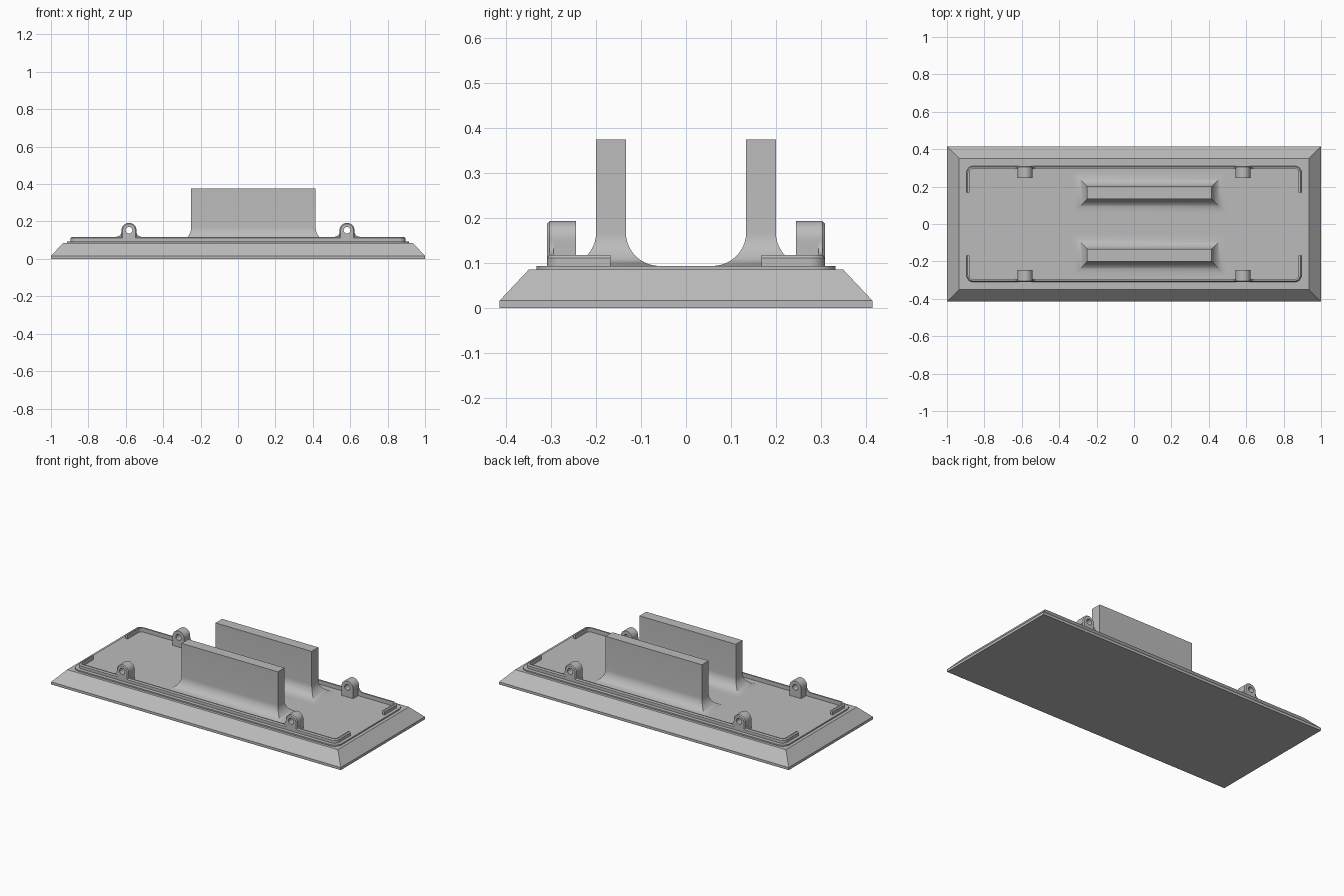
import bpy, bmesh
from math import sin, cos, pi, atan2

if "Cube" in bpy.data.objects:
    bpy.data.objects.remove(bpy.data.objects["Cube"])

grey = bpy.data.materials.new("plain grey")
grey.diffuse_color = (0.5, 0.5, 0.5, 1)
grey.use_nodes = True
grey.node_tree.nodes["Principled BSDF"].inputs["Base Color"].default_value = grey.diffuse_color
DECK = 0.093


def finish(name, bm, smooth=True):
    bmesh.ops.remove_doubles(bm, verts=bm.verts, dist=1e-5)
    bmesh.ops.recalc_face_normals(bm, faces=bm.faces)
    me = bpy.data.meshes.new(name)
    bm.to_mesh(me)
    bm.free()
    me.materials.append(grey)
    ob = bpy.data.objects.new(name, me)
    bpy.context.collection.objects.link(ob)
    if smooth:
        bpy.ops.object.select_all(action='DESELECT')
        ob.select_set(True)
        bpy.context.view_layer.objects.active = ob
        bpy.ops.object.shade_smooth_by_angle(angle=0.6)
    return ob


def loft(name, rings, smooth=True, closed=True, loop=False):
    """Skin a list of equal-length point rings; cap the ends or join them."""
    bm = bmesh.new()
    vs = [[bm.verts.new(p) for p in r] for r in rings]
    n = len(vs[0])
    pairs = list(zip(vs, vs[1:])) + ([(vs[-1], vs[0])] if loop else [])
    for a, b in pairs:
        for i in range(n if closed else n - 1):
            j = (i + 1) % n
            bm.faces.new((a[i], a[j], b[j], b[i]))
    if not loop:
        bm.faces.new(vs[0])
        bm.faces.new(vs[-1])
    return finish(name, bm, smooth)


def rect(x0, x1, y0, y1, z):
    return [(x0, y0, z), (x1, y0, z), (x1, y1, z), (x0, y1, z)]


def rounded(hx, hy, r, z, seg=8):
    pts = []
    for k, (sx, sy) in enumerate(((1, 1), (-1, 1), (-1, -1), (1, -1))):
        for i in range(seg + 1):
            a = (k + i / seg) * pi / 2
            pts.append((sx * (hx - r) + r * cos(a), sy * (hy - r) + r * sin(a), z))
    return pts


# Sloped base and raised deck
loft("base", [rect(-x, x, -y, y, z) for x, y, z in
              ((1, 0.415, 0), (1, 0.415, 0.016), (0.935, 0.35, 0.085))], False)
loft("deck", [rounded(0.915, 0.333, 0.05, z) for z in (0.08, DECK)])

# Upright walls with flared feet
R = 0.075
flare = [(R * (1 - sin(a)), DECK + R * (1 - cos(a)))
         for a in [i * pi / 20 for i in range(11)]]
for side, s in (("front", -1), ("back", 1)):
    rings = [rect(-0.25 - d, 0.415 + d, s * 0.167 - 0.033 - d, s * 0.167 + 0.033 + d, z)
             for d, z in [(R, DECK - 0.004)] + flare + [(0, 0.375)]]
    loft(side + "_wall", rings)

# C-shaped rims: chamfered section swept along a path with round corners
section = [(0, 0.088), (0, 0.111), (0.006, 0.118), (0.015, 0.118), (0.015, 0.088)]
HX, HY, CR = 0.895, 0.31, 0.035
for side, s in (("front", -1), ("back", 1)):
    path = [(HX, 0.168, 1, 0)]
    for k, cx in ((0, HX - CR), (1, CR - HX)):
        for i in range(9):
            a = (k + i / 8) * pi / 2
            path.append((cx + CR * cos(a), HY - CR + CR * sin(a), cos(a), sin(a)))
    path.append((-HX, 0.168, -1, 0))
    loft(side + "_rim", [[(x - nx * d, s * (y - ny * d), z) for d, z in section]
                         for x, y, nx, ny in path])

# Pierced lugs with curved gussets standing on the rim
CZ, LR, HOLE = 0.153, 0.04, 0.018
drop = CZ - 0.088
corner = atan2(drop, LR)
angles = sorted([i * pi / 16 for i in range(32)] + [pi + corner, 2 * pi - corner])


def outline(a, shrink):
    r = LR - shrink
    c, s = cos(a), sin(a)
    if s >= -1e-6:
        return r * c, r * s
    k = min(LR / max(abs(c), 1e-6), drop / -s)
    return max(-r, min(r, k * c)), k * s


for side, s in (("front", -1), ("back", 1)):
    for hand, cx in (("left", -0.583), ("right", 0.583)):
        rings = []
        for y, inset in ((0.245, 0), (0.304, 0), (0.31, 0.006)):
            rings.append([(cx + p, s * y, CZ + q)
                          for p, q in (outline(a, inset) for a in angles)])
        for y in (0.31, 0.245):
            rings.append([(cx + HOLE * cos(a), s * y, CZ + HOLE * sin(a)) for a in angles])
        loft(f"{side}_{hand}_lug", rings, loop=True)
        for e in (-1, 1):
            g = 0.028
            prof = [(LR - 0.008, 0.116), (LR - 0.008, 0.118 + g)]
            prof += [(LR + g * (1 - cos(t)), 0.118 + g * (1 - sin(t)))
                     for t in [i * pi / 12 for i in range(7)]] + [(LR + g, 0.116)]
            loft(f"{side}_{hand}_gusset", [[(cx + e * x, s * y, z) for x, z in prof]
                                           for y in (0.295, 0.304)])
